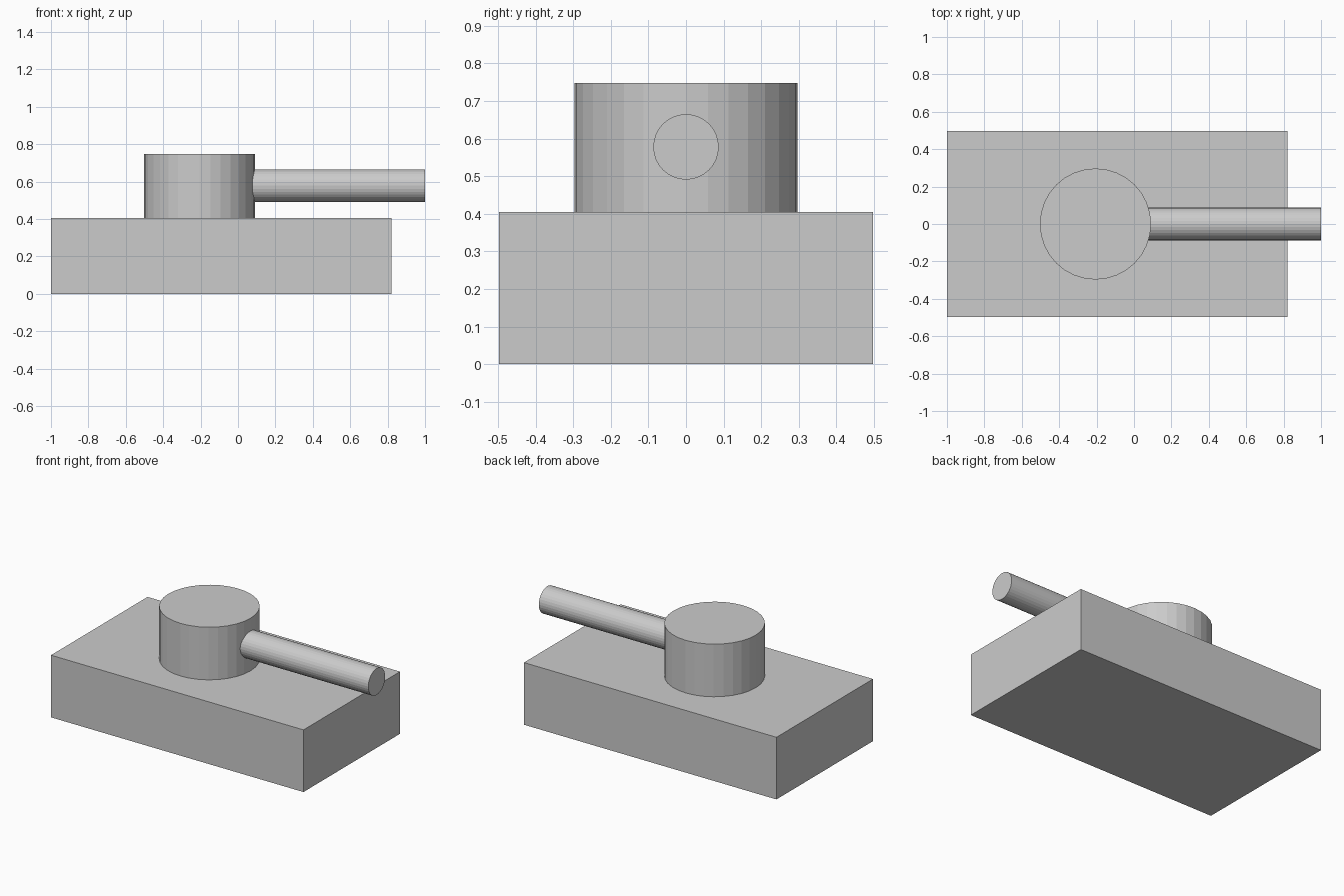
import bpy
from math import pi

cube = bpy.data.objects.get("Cube")
if cube:
    bpy.data.objects.remove(cube, do_unlink=True)

# Single plain grey for every part
grey = bpy.data.materials.new("plain_grey")
grey.use_nodes = True
colour = (0.6, 0.6, 0.6, 1)
grey.diffuse_color = colour
grey.node_tree.nodes["Principled BSDF"].inputs["Base Color"].default_value = colour


def finish(name):
    part = bpy.context.object
    part.name = name
    part.data.materials.append(grey)
    return part


def cylinder(name, radius, depth, location, rotation=(0, 0, 0)):
    bpy.ops.mesh.primitive_cylinder_add(
        vertices=32, radius=radius, depth=depth, location=location, rotation=rotation)
    return finish(name)


# Hull: one flat box
hull_height = 0.405
bpy.ops.mesh.primitive_cube_add(size=1, location=(-0.09, 0, hull_height / 2))
hull = finish("hull")
hull.scale = (1.82, 0.994, hull_height)

# Turret: faceted drum standing on the hull
turret_x, turret_top = -0.206, 0.748
cylinder("turret", 0.297, turret_top - hull_height,
         (turret_x, 0, (turret_top + hull_height) / 2))

# Barrel: runs from inside the turret out past the hull edge
barrel_start, barrel_end = 0.0, 1.0
cylinder("barrel", 0.087, barrel_end - barrel_start,
         ((barrel_start + barrel_end) / 2, 0, 0.578), (0, pi / 2, 0))
